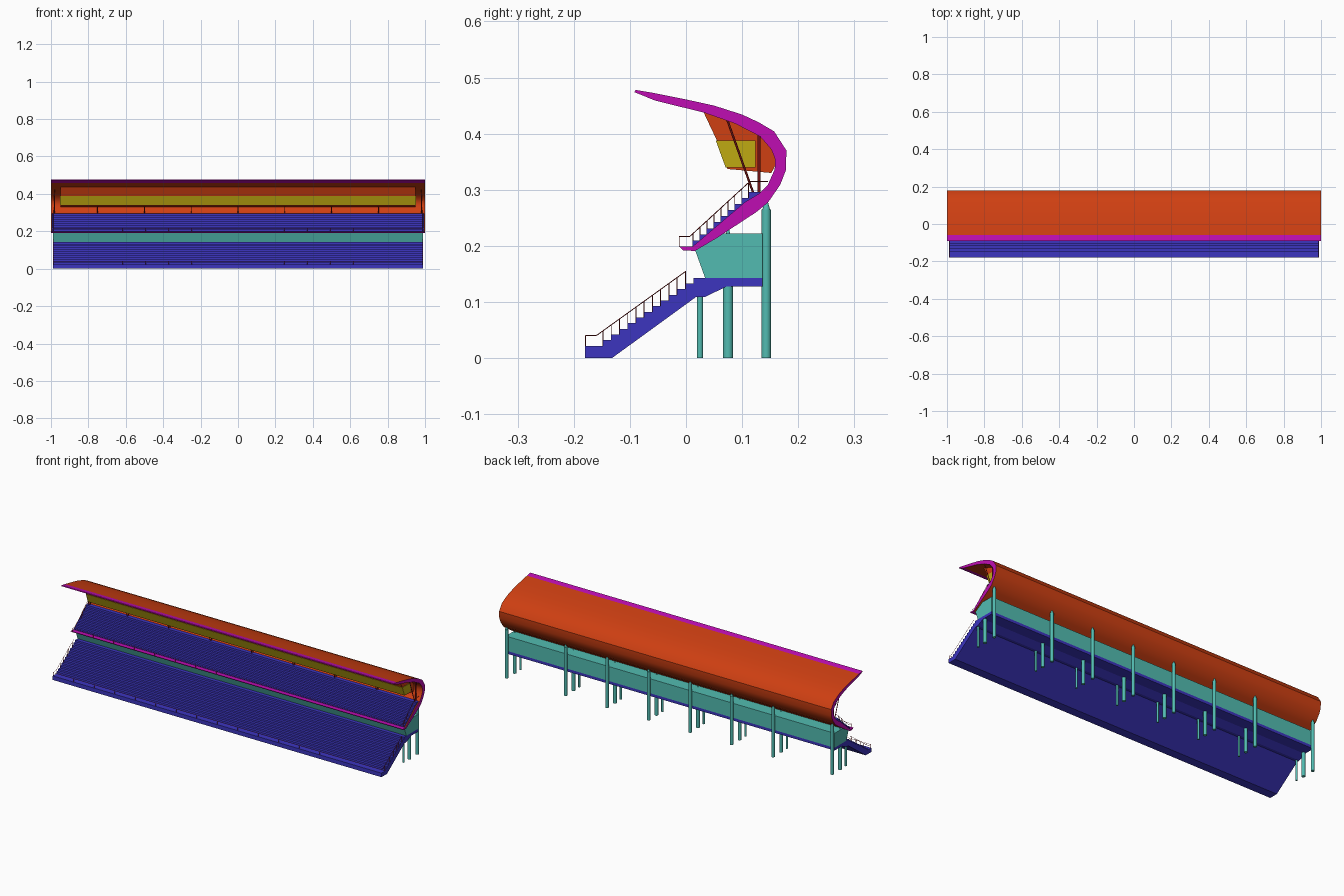
import bpy, bmesh
from mathutils import Vector, Matrix

cube = bpy.data.objects.get("Cube")
if cube:
    bpy.data.objects.remove(cube, do_unlink=True)


def material(name, rgb):
    m = bpy.data.materials.new(name)
    m.use_nodes = True
    m.diffuse_color = (*rgb, 1)
    m.node_tree.nodes["Principled BSDF"].inputs["Base Color"].default_value = (*rgb, 1)
    return m


BLUE = material("seat blue", (0.045, 0.035, 0.52))
ORANGE = material("shell orange", (0.62, 0.05, 0.006))
MAGENTA = material("trim magenta", (0.52, 0.004, 0.45))
TEAL = material("structure teal", (0.085, 0.5, 0.44))
YELLOW = material("window yellow", (0.52, 0.4, 0.006))
RED = material("rail dark red", (0.28, 0.01, 0.01))


def finish(name, bm, mats, smooth=False):
    bmesh.ops.recalc_face_normals(bm, faces=bm.faces)
    mesh = bpy.data.meshes.new(name)
    bm.to_mesh(mesh)
    bm.free()
    for m in mats:
        mesh.materials.append(m)
    ob = bpy.data.objects.new(name, mesh)
    bpy.context.collection.objects.link(ob)
    if smooth:
        bpy.ops.object.select_all(action='DESELECT')
        ob.select_set(True)
        bpy.context.view_layer.objects.active = ob
        bpy.ops.object.shade_smooth_by_angle(angle=0.6)
    return ob


def prism(name, profile, half, mats, rule=None, smooth=False):
    """Extrude a (y, z) profile along x from -half to half."""
    bm = bmesh.new()
    face = bm.faces.new([bm.verts.new((-half, y, z)) for y, z in profile])
    ext = bmesh.ops.extrude_face_region(bm, geom=[face])
    moved = [v for v in ext["geom"] if isinstance(v, bmesh.types.BMVert)]
    bmesh.ops.translate(bm, verts=moved, vec=(2 * half, 0, 0))
    bmesh.ops.recalc_face_normals(bm, faces=bm.faces)
    if rule:
        for f in bm.faces:
            f.material_index = rule(f.calc_center_median(), f.normal)
    return finish(name, bm, mats, smooth)


def rod(bm, a, b, r, sides=4, r2=None):
    a, b = Vector(a), Vector(b)
    d = b - a
    rot = d.to_track_quat('Z', 'Y').to_matrix().to_4x4()
    bmesh.ops.create_cone(bm, cap_ends=True, segments=sides, radius1=r,
                          radius2=r if r2 is None else r2, depth=d.length,
                          matrix=Matrix.Translation((a + b) / 2) @ rot)


def stairs(y, z, run, rise, count):
    pts = []
    for i in range(count):
        pts += [(y + i * run, z + i * rise), (y + i * run, z + (i + 1) * rise)]
    return pts


# Lower seating tier with walkway behind
lower = [(-0.132, 0), (-0.18, 0), (-0.18, 0.022)]
lower += stairs(-0.148, 0.022, 0.0147, 0.0101, 12)
lower += [(0.136, 0.143), (0.136, 0.128), (0.073, 0.128), (0.034, 0.109), (0.018, 0.109)]
prism("lower_seating", lower, 0.99, [BLUE])

# Concourse building between the tiers
prism("concourse", [(0.034, 0.143), (0.016, 0.193), (0.06, 0.222),
                    (0.136, 0.222), (0.136, 0.143)], 0.99, [TEAL])

# Curved shell: roof, back wall and upper tier underside in one sweep
outer = [(-0.0125, 0.199), (-0.005, 0.192), (0.016, 0.191), (0.055, 0.214), (0.096, 0.241),
         (0.125, 0.26), (0.146, 0.277), (0.168, 0.309), (0.178, 0.335), (0.179, 0.37),
         (0.157, 0.404), (0.13, 0.42), (0.1, 0.434), (0.05, 0.45), (0, 0.461),
         (-0.06, 0.473), (-0.09, 0.478)]
inner = [(-0.092, 0.474), (-0.055, 0.459), (0.032, 0.4375), (0.0875, 0.418), (0.132, 0.395),
         (0.152, 0.372), (0.159, 0.354), (0.158, 0.336), (0.146, 0.309), (0.13, 0.293),
         (0.105, 0.278), (0.012, 0.199)]


def shell_rule(c, n):
    if abs(n.x) > 0.5:
        return 1
    if c.y < -0.05 or (c.z < 0.202 and c.y < 0.015):
        return 1
    return 0


prism("roof_shell", outer + inner, 1.0, [ORANGE, MAGENTA], shell_rule, smooth=True)

# Upper seating tier
upper = [(0.006, 0.194)] + stairs(0.012, 0.199, 0.0124, 0.0108, 9)
upper += [(0.14, 0.296), (0.13, 0.29), (0.105, 0.274)]
prism("upper_seating", upper, 0.995, [BLUE])

# Press box hung under the roof, with a wraparound window band
prism("press_box", [(0.03, 0.441), (0.055, 0.388), (0.074, 0.337), (0.152, 0.33),
                    (0.163, 0.35), (0.158, 0.375), (0.135, 0.4), (0.088, 0.424)],
      0.95, [ORANGE])
prism("press_box_window", [(0.053, 0.388), (0.124, 0.388), (0.124, 0.34), (0.0705, 0.34)],
      0.953, [YELLOW])

# Support columns: three rows, two of them with pointed heads
bm = bmesh.new()
for x in (0.125, 0.375, 0.625, 0.98):
    for sx in (x, -x):
        rod(bm, (sx, 0.025, 0), (sx, 0.025, 0.112), 0.0055, 12)
        for y, top, tip, r in ((0.075, 0.21, 0.232, 0.009), (0.143, 0.265, 0.285, 0.0085)):
            rod(bm, (sx, y, 0), (sx, y, top), r, 16)
            rod(bm, (sx, y, top), (sx, y, tip), r * 0.8, 16, 0.001)
finish("support_columns", bm, [TEAL], smooth=True)

# Roof struts behind and through the press box
bm = bmesh.new()
for i in range(-4, 5):
    x = i * 0.25 if abs(i) < 4 else i * 0.245
    rod(bm, (x, 0.12, 0.294), (x, 0.073, 0.426), 0.002, 6)
    rod(bm, (x, 0.13, 0.294), (x, 0.13, 0.4), 0.003, 6)
finish("roof_struts", bm, [RED], smooth=True)

# Handrails: sloped at both ends, level along each tier front
THIN = 0.0008
bm = bmesh.new()
for x in (-0.987, 0.987):
    for path in ([(-0.179, 0.04), (-0.16, 0.04), (0, 0.155)],
                 [(-0.012, 0.217), (0.007, 0.217), (0.114, 0.315), (0.146, 0.315)]):
        for (y0, z0), (y1, z1) in zip(path, path[1:]):
            rod(bm, (x, y0, z0), (x, y1, z1), THIN)
    for i in range(11):
        y = -0.148 + i * 0.0147
        rod(bm, (x, y, 0.022 + i * 0.0101), (x, y, 0.0486 + i * 0.01057), THIN)
    for i in range(9):
        y = 0.0125 + i * 0.0124
        rod(bm, (x, y, 0.199 + i * 0.0108), (x, y, 0.222 + i * 0.01136), THIN)
for y, base, top in ((-0.179, 0.022, 0.04), (-0.012, 0.198, 0.217)):
    rod(bm, (-0.987, y, top), (0.987, y, top), THIN)
    for i in range(17):
        x = -0.987 + i * 0.987 / 8
        rod(bm, (x, y, base), (x, y, top), THIN)
finish("handrails", bm, [RED])
